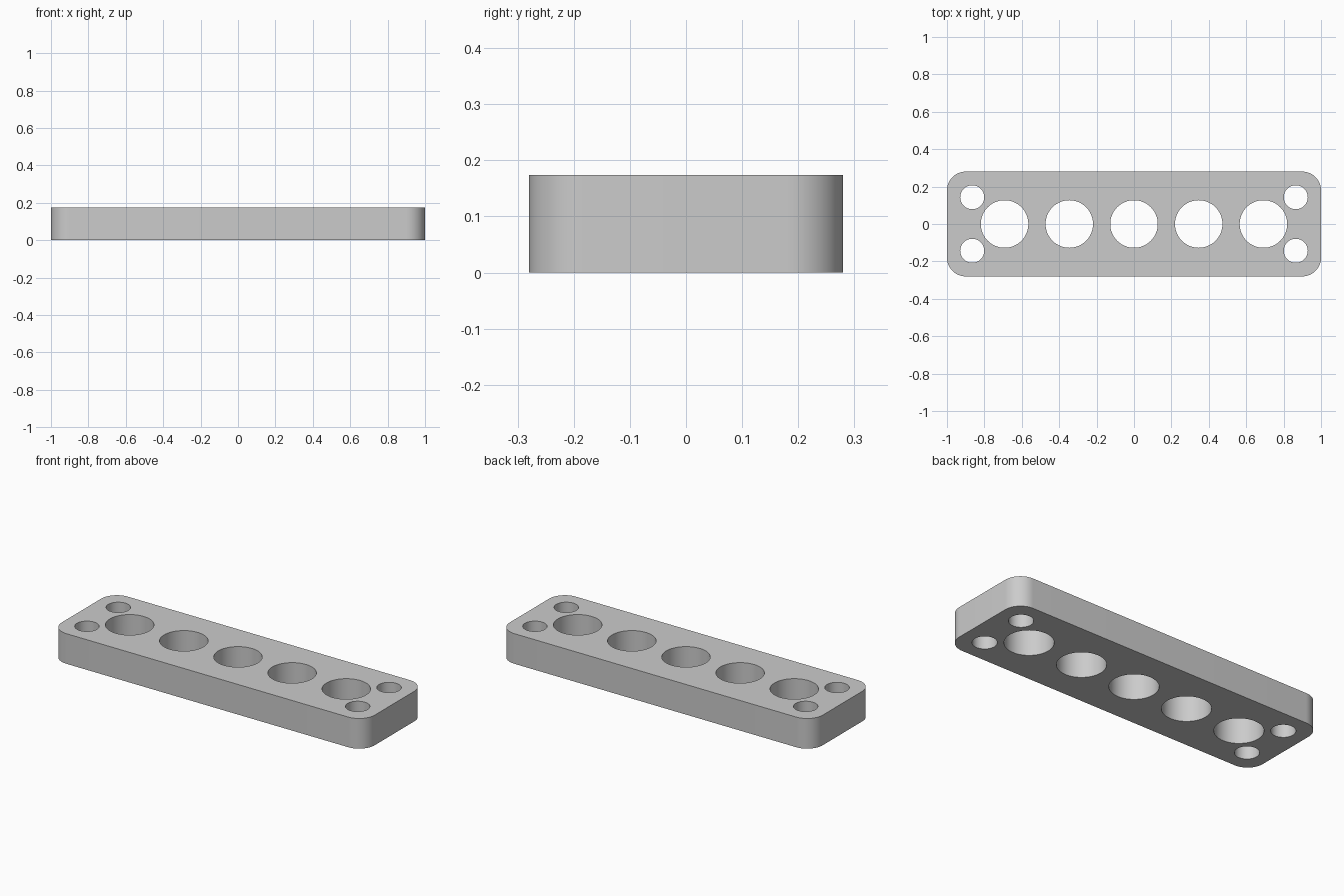
import bpy, bmesh
from math import radians

cube = bpy.data.objects.get("Cube")
if cube:
    bpy.data.objects.remove(cube, do_unlink=True)

LENGTH, WIDTH, HEIGHT, CORNER = 2.0, 0.56, 0.174, 0.1

grey = bpy.data.materials.new("plain grey")
grey.use_nodes = True
colour = (0.6, 0.6, 0.6, 1)
grey.diffuse_color = colour
grey.node_tree.nodes["Principled BSDF"].inputs["Base Color"].default_value = colour


def mesh_object(name, bm):
    mesh = bpy.data.meshes.new(name)
    bm.to_mesh(mesh)
    bm.free()
    mesh.materials.append(grey)
    obj = bpy.data.objects.new(name, mesh)
    bpy.context.collection.objects.link(obj)
    return obj


# Block with rounded vertical corners
bm = bmesh.new()
bmesh.ops.create_cube(bm, size=1)
for v in bm.verts:
    v.co.x *= LENGTH
    v.co.y *= WIDTH
    v.co.z = (v.co.z + 0.5) * HEIGHT
uprights = [e for e in bm.edges if abs(e.verts[0].co.z - e.verts[1].co.z) > 0.1]
bmesh.ops.bevel(bm, geom=uprights, offset=CORNER, offset_type='OFFSET',
                segments=16, profile=0.5, affect='EDGES')
plate = mesh_object("drilled_plate", bm)

# Five large bores in a row and a bolt hole in each corner
holes = [(i * 0.346, 0, 0.127) for i in range(-2, 3)]
holes += [(sx * 0.865, sy * 0.143, 0.064) for sx in (-1, 1) for sy in (-1, 1)]
bm = bmesh.new()
for x, y, r in holes:
    made = bmesh.ops.create_cone(bm, cap_ends=True, segments=64,
                                 radius1=r, radius2=r, depth=HEIGHT * 2)
    bmesh.ops.translate(bm, verts=made["verts"], vec=(x, y, HEIGHT / 2))
drill = mesh_object("drill_cutter", bm)
drill.hide_render = True

# Drill the holes, then discard the cutter
cut = plate.modifiers.new("holes", 'BOOLEAN')
cut.operation = 'DIFFERENCE'
cut.solver = 'EXACT'
cut.object = drill
bpy.ops.object.select_all(action='DESELECT')
plate.select_set(True)
bpy.context.view_layer.objects.active = plate
bpy.ops.object.modifier_apply(modifier=cut.name)
bpy.data.objects.remove(drill, do_unlink=True)
bpy.ops.object.shade_smooth_by_angle(angle=radians(30))
